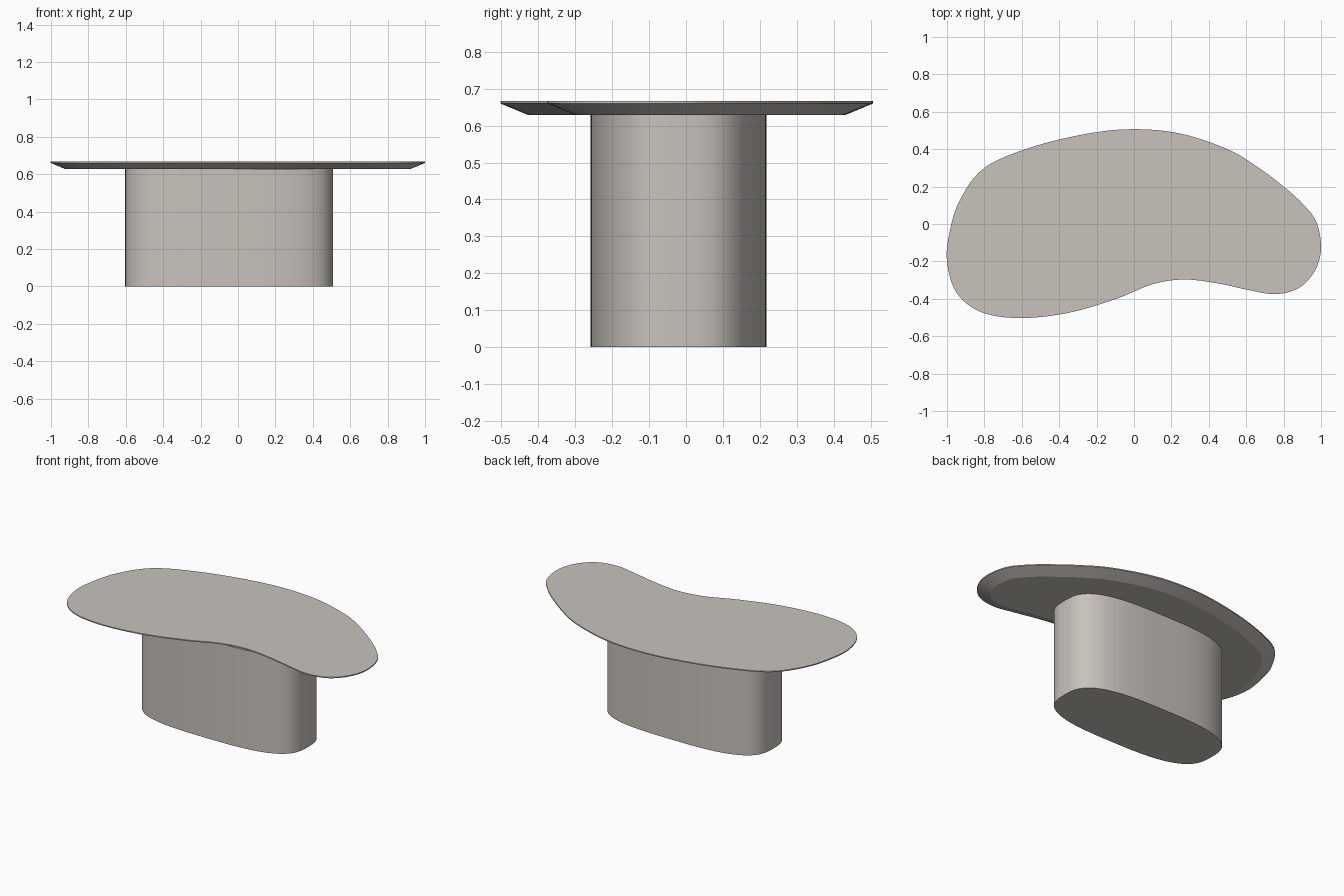
import bpy, bmesh, math
from mathutils import Vector

if "Cube" in bpy.data.objects:
    bpy.data.objects.remove(bpy.data.objects["Cube"])

stone = bpy.data.materials.new("warm_grey_stone")
stone.diffuse_color = (0.58, 0.54, 0.50, 1)
stone.use_nodes = True
stone.node_tree.nodes["Principled BSDF"].inputs["Base Color"].default_value = stone.diffuse_color


def catmull(points, steps):
    """Smooth closed curve through the given points."""
    pts = [Vector(p) for p in points]
    n, out = len(pts), []
    for i in range(n):
        a, b, c, d = (pts[(i + k) % n] for k in (-1, 0, 1, 2))
        for s in range(steps):
            t = s / steps
            out.append(0.5 * (2 * b + (c - a) * t + (2 * a - 5 * b + 4 * c - d) * t ** 2
                              + (3 * b - a - 3 * c + d) * t ** 3))
    return out


def inset(ring, dist):
    """Move a counter-clockwise outline inwards along its normals."""
    out = []
    for i, p in enumerate(ring):
        t = (ring[(i + 1) % len(ring)] - ring[i - 1]).normalized()
        out.append(p + Vector((-t.y, t.x)) * dist)
    return out


def loft(name, rings):
    """Skin a stack of (outline, z) rings, bottom to top, with caps."""
    bm = bmesh.new()
    loops = [[bm.verts.new((p.x, p.y, z)) for p in ring] for ring, z in rings]
    n = len(loops[0])
    for lo, hi in zip(loops, loops[1:]):
        for i in range(n):
            j = (i + 1) % n
            bm.faces.new((lo[i], lo[j], hi[j], hi[i]))
    bm.faces.new(loops[0][::-1])
    bm.faces.new(loops[-1])
    mesh = bpy.data.meshes.new(name)
    bm.to_mesh(mesh)
    bm.free()
    mesh.materials.append(stone)
    obj = bpy.data.objects.new(name, mesh)
    bpy.context.collection.objects.link(obj)
    bpy.ops.object.select_all(action='DESELECT')
    obj.select_set(True)
    bpy.context.view_layer.objects.active = obj
    bpy.ops.object.shade_smooth_by_angle(angle=math.radians(20))
    return obj


# Kidney-shaped top with a thin lip and a chamfered underside
outline = catmull([
    (1.0, -0.13), (0.975, 0.01), (0.90, 0.11), (0.80, 0.20), (0.66, 0.305), (0.5, 0.40),
    (0.25, 0.483), (0, 0.507), (-0.25, 0.483), (-0.55, 0.41), (-0.80, 0.30),
    (-0.93, 0.13), (-0.985, -0.04), (-1.0, -0.2), (-0.95, -0.365), (-0.82, -0.47),
    (-0.61, -0.503), (-0.35, -0.475), (-0.1, -0.402), (0.1, -0.322), (0.27, -0.297),
    (0.45, -0.318), (0.6, -0.35), (0.75, -0.375), (0.88, -0.343), (0.967, -0.25)], 6)
loft("table_top", [(inset(outline, 0.077), 0.628), (outline, 0.66), (outline, 0.667)])

# Pedestal: rounded, slightly bulging oblong column
column = []
for i in range(128):
    a = 2 * math.pi * i / 128
    c, s = math.cos(a), math.sin(a)
    column.append(Vector((-0.047 + 0.556 * math.copysign(abs(c) ** (2 / 3), c),
                          -0.02 + 0.238 * math.copysign(abs(s) ** (2 / 3), s))))
loft("pedestal", [(column, 0.0), (column, 0.628)])
